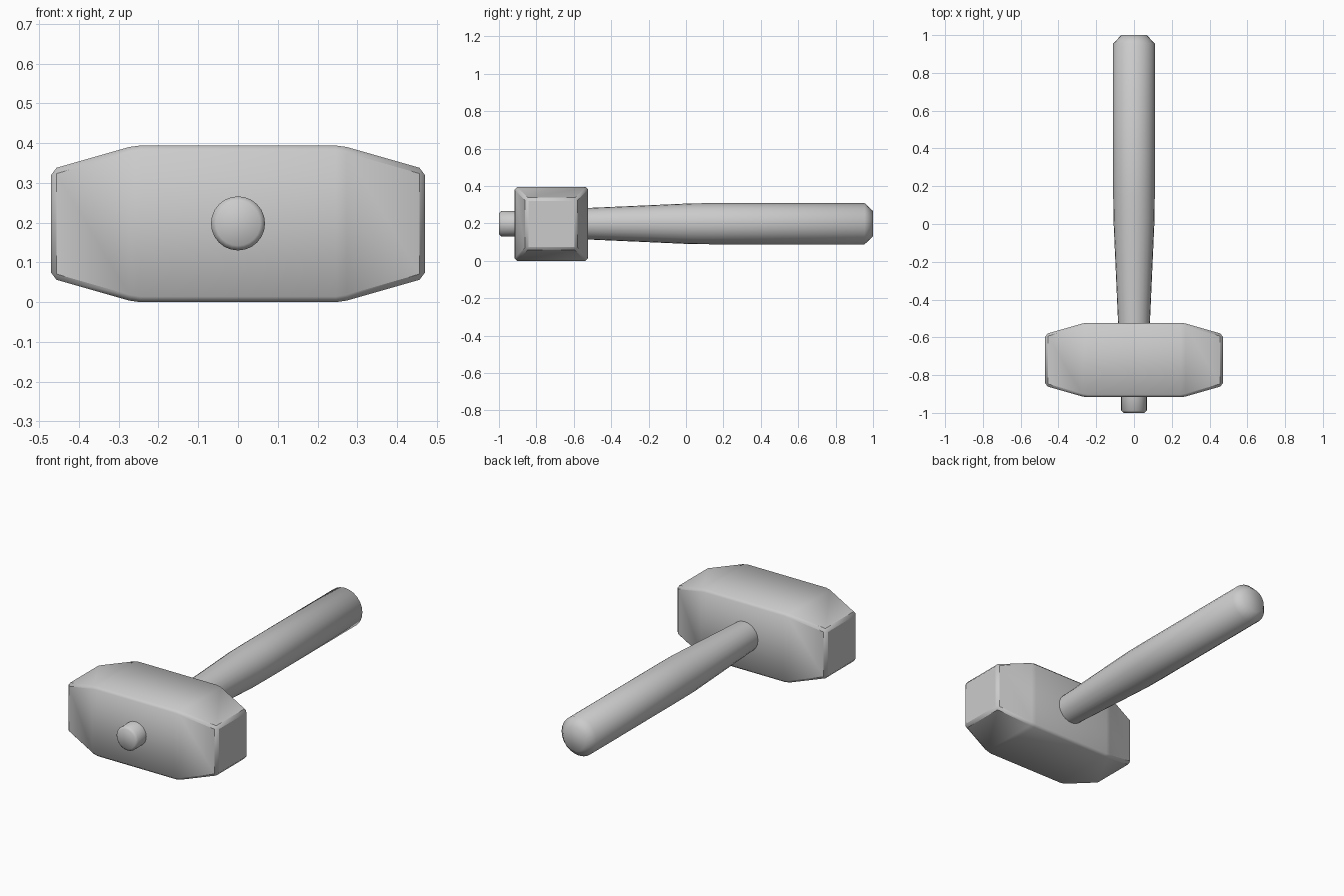
import bpy, bmesh, math

if "Cube" in bpy.data.objects:
    bpy.data.objects.remove(bpy.data.objects["Cube"])


def loft(name, rings):
    """Skin a list of equal-sized closed rings and cap both ends."""
    bm = bmesh.new()
    loops = [[bm.verts.new(p) for p in ring] for ring in rings]
    n = len(loops[0])
    for a, b in zip(loops, loops[1:]):
        for i in range(n):
            j = (i + 1) % n
            bm.faces.new((a[i], a[j], b[j], b[i]))
    bm.faces.new(loops[0])
    bm.faces.new(loops[-1])
    bmesh.ops.recalc_face_normals(bm, faces=bm.faces)
    mesh = bpy.data.meshes.new(name)
    bm.to_mesh(mesh)
    bm.free()
    obj = bpy.data.objects.new(name, mesh)
    bpy.context.collection.objects.link(obj)
    return obj


def smooth(obj, angle):
    bpy.ops.object.select_all(action='DESELECT')
    obj.select_set(True)
    bpy.context.view_layer.objects.active = obj
    bpy.ops.object.shade_smooth_by_angle(angle=math.radians(angle))


# Head: square block tapering towards both striking faces
HY, HZ = -0.72, 0.197
square = [(-1, -1), (1, -1), (1, 1), (-1, 1)]
stations = [(-0.47, 0.137), (-0.26, 0.197), (0.26, 0.197), (0.47, 0.137)]
head = loft("hammer_head", [[(x, HY + h * u, HZ + h * v) for u, v in square]
                            for x, h in stations])
bevel = head.modifiers.new("rounded_edges", 'BEVEL')
bevel.width = 0.014
bevel.segments = 1
bevel.limit_method = 'ANGLE'
bevel.angle_limit = math.radians(10)
smooth(head, 60)

# Handle: round profile (y, radius) running through the head
SIDES = 24
profile = [(-1.0, 0.056), (-0.988, 0.068), (-0.90, 0.068), (-0.72, 0.077),
           (-0.53, 0.084), (0.03, 0.109), (0.15, 0.110), (0.955, 0.110),
           (1.0, 0.068)]
handle = loft("handle", [[(r * math.cos(2 * math.pi * i / SIDES), y,
                           0.198 + r * math.sin(2 * math.pi * i / SIDES))
                          for i in range(SIDES)] for y, r in profile])
smooth(handle, 60)
